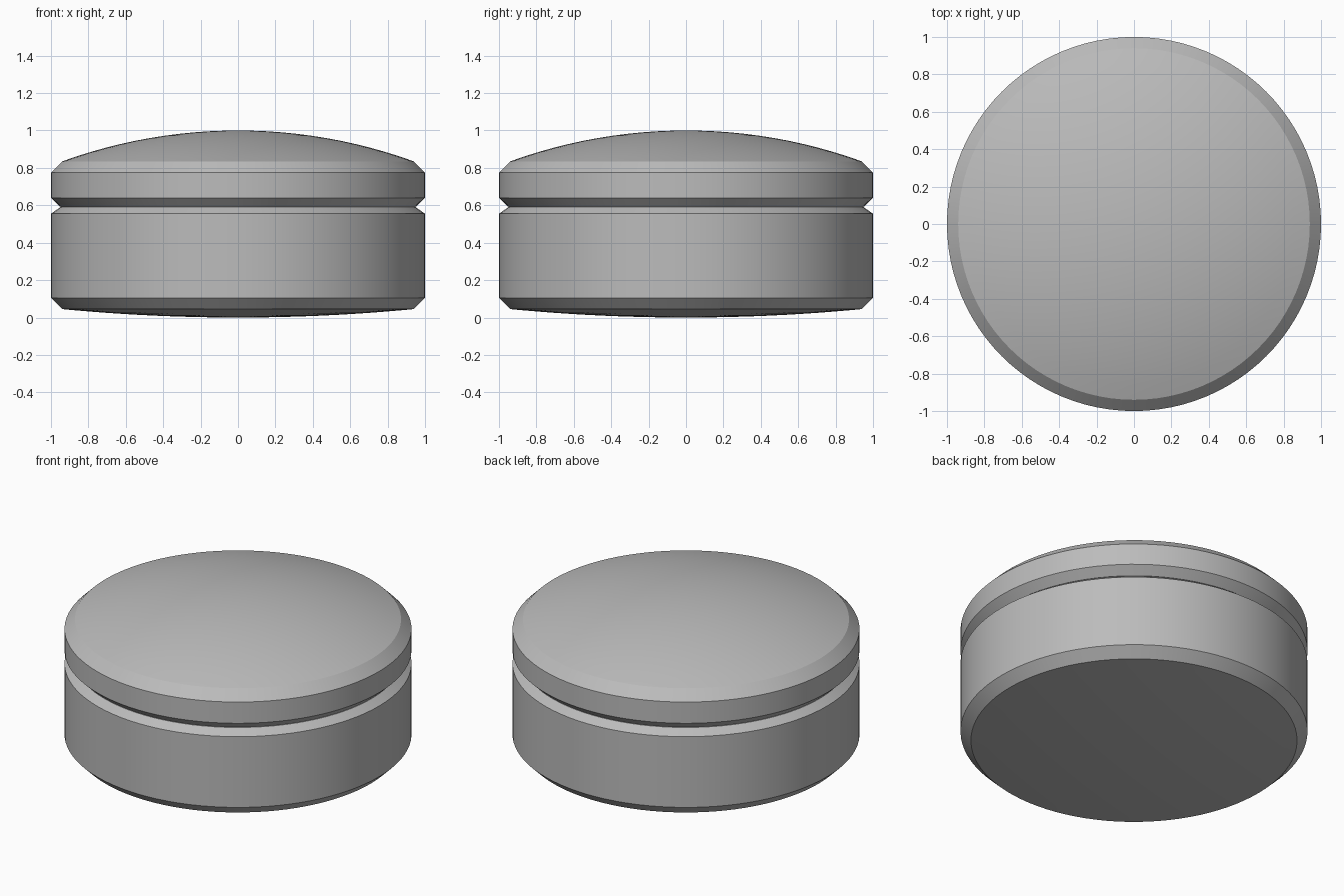
import bpy
import bmesh
import math

cube = bpy.data.objects.get("Cube")
if cube:
    bpy.data.objects.remove(cube, do_unlink=True)

SEGMENTS = 96
RIM = 0.94      # radius where the domes meet the chamfers
GROOVE = 0.95   # radius at the bottom of the groove

grey = bpy.data.materials.new("plain grey")
grey.use_nodes = True
colour = (0.5, 0.5, 0.5, 1)
grey.diffuse_color = colour
grey.node_tree.nodes["Principled BSDF"].inputs["Base Color"].default_value = colour


def dome(z_centre, z_rim, steps=12):
    """Arc profile from the axis out to the rim."""
    rise = z_centre - z_rim
    ball = (RIM ** 2 + rise ** 2) / (2 * abs(rise))
    sign = math.copysign(1, rise)
    points = []
    for i in range(steps + 1):
        r = RIM * i / steps
        points.append((r, z_centre - sign * (ball - math.sqrt(ball ** 2 - r ** 2))))
    return points


def lathe(name, profile):
    """Spin a profile of (radius, height) points around the z axis."""
    bm = bmesh.new()
    verts = [bm.verts.new((r, 0, z)) for r, z in profile]
    edges = [bm.edges.new(pair) for pair in zip(verts, verts[1:])]
    bmesh.ops.spin(bm, geom=verts + edges, cent=(0, 0, 0), axis=(0, 0, 1),
                   angle=math.tau, steps=SEGMENTS, use_merge=True)
    bmesh.ops.remove_doubles(bm, verts=bm.verts, dist=0.0001)
    bmesh.ops.recalc_face_normals(bm, faces=bm.faces)
    mesh = bpy.data.meshes.new(name)
    bm.to_mesh(mesh)
    bm.free()
    mesh.materials.append(grey)
    obj = bpy.data.objects.new(name, mesh)
    bpy.context.collection.objects.link(obj)
    bpy.ops.object.select_all(action="DESELECT")
    obj.select_set(True)
    bpy.context.view_layer.objects.active = obj
    bpy.ops.object.shade_smooth_by_angle(angle=math.radians(20))
    return obj


# Base: slightly bulged underside, chamfers and a straight wall
lathe("base", dome(0.0, 0.045)
      + [(1, 0.105), (1, 0.555), (GROOVE, 0.59), (0, 0.59)])

# Lid: chamfered lower edge forming the groove, narrow wall and domed top
lathe("lid", [(0, 0.592), (GROOVE, 0.592), (1, 0.64), (1, 0.775)]
      + dome(1.0, 0.835)[::-1])
